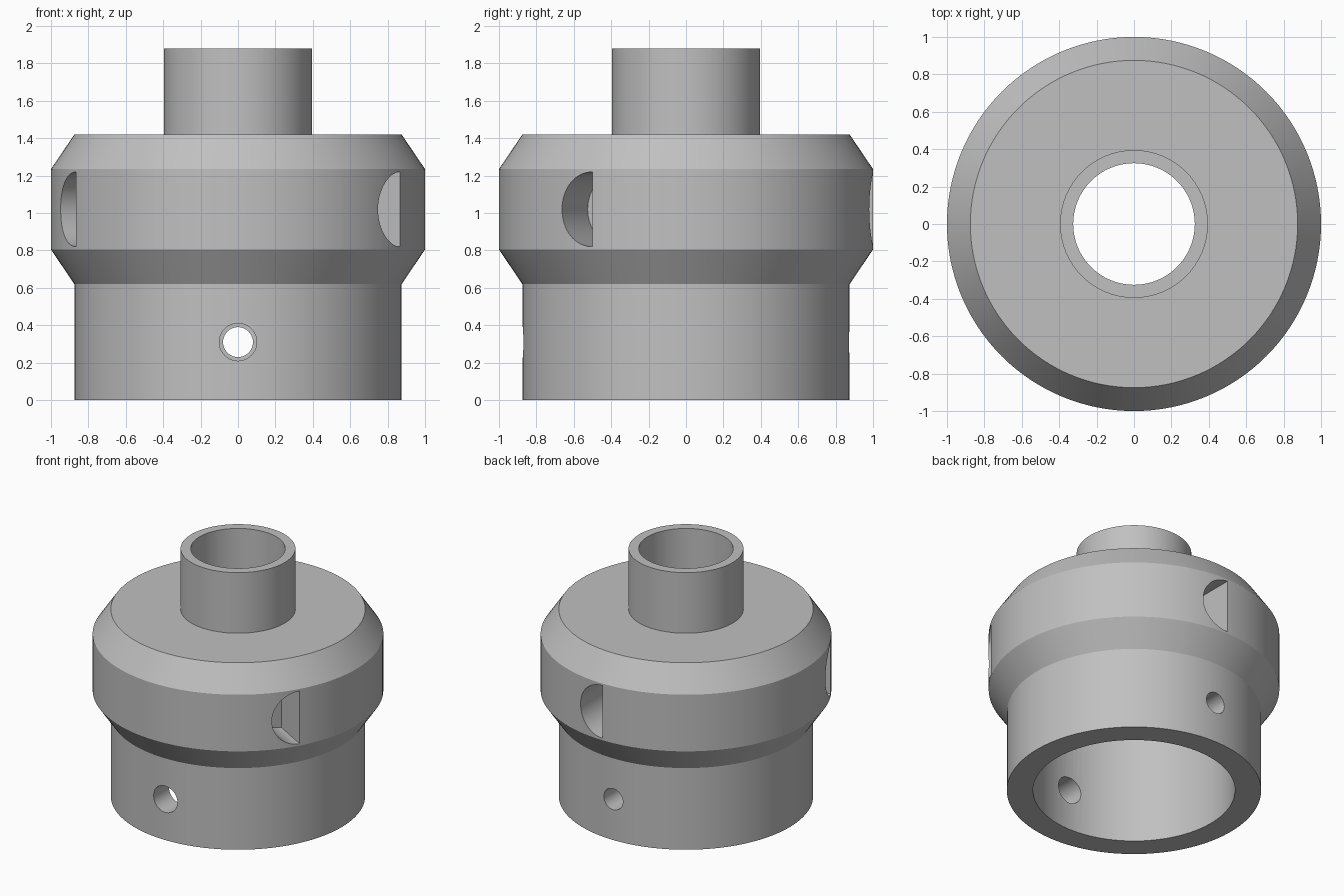
import bpy, bmesh
from math import pi, sin, cos, radians
from mathutils import Matrix

if "Cube" in bpy.data.objects:
    bpy.data.objects.remove(bpy.data.objects["Cube"])

grey = bpy.data.materials.new("plain grey")
grey.use_nodes = True
colour = (0.53, 0.53, 0.53, 1)
grey.diffuse_color = colour
grey.node_tree.nodes["Principled BSDF"].inputs["Base Color"].default_value = colour


def finish(name, bm):
    bmesh.ops.recalc_face_normals(bm, faces=bm.faces)
    mesh = bpy.data.meshes.new(name)
    bm.to_mesh(mesh)
    bm.free()
    mesh.materials.append(grey)
    ob = bpy.data.objects.new(name, mesh)
    bpy.context.collection.objects.link(ob)
    return ob


def revolve(name, profile, sides=128):
    """Turn a closed (radius, height) profile around z."""
    bm = bmesh.new()
    rings = [[bm.verts.new((r * cos(2 * pi * i / sides), r * sin(2 * pi * i / sides), z))
              for i in range(sides)] for r, z in profile]
    for a, b in zip(rings, rings[1:] + rings[:1]):
        for i in range(sides):
            j = (i + 1) % sides
            bm.faces.new((a[i], a[j], b[j], b[i]))
    return finish(name, bm)


def prism_cutter(name, outline, start, end, angle, height):
    """Extrude a (sideways, up) outline radially from start to end."""
    bm = bmesh.new()
    near, far = [[bm.verts.new((x, t, z)) for t, z in outline] for x in (start, end)]
    bm.faces.new(near)
    bm.faces.new(far)
    for i in range(len(outline)):
        j = (i + 1) % len(outline)
        bm.faces.new((near[i], near[j], far[j], far[i]))
    bm.transform(Matrix.Translation((0, 0, height)) @ Matrix.Rotation(radians(angle), 4, 'Z'))
    cutter = finish(name, bm)
    cutter.hide_render = True
    return cutter


def arc(radius, start, sweep, steps):
    return [(radius * cos(start + sweep * i / steps), radius * sin(start + sweep * i / steps))
            for i in range(steps)]


# Hollow stepped body with a chamfered collar and an open neck
hub = revolve("hub_body", [
    (0.695, 0), (0.875, 0), (0.875, 0.62), (1, 0.805), (1, 1.235), (0.875, 1.42),
    (0.395, 1.42), (0.395, 1.88), (0.325, 1.88), (0.325, 1.24), (0.695, 1.24)])

# Half-round pockets, three around the collar
half_disc = arc(0.2, pi / 2, pi, 32) + [(0, -0.2)]
cutters = [prism_cutter("pocket_cutter", half_disc, 0.705, 1.2, a, 1.02) for a in (-30, 90, 210)]

# Cross holes through the skirt: wide at the front, narrow at the back
for radius, angle in ((0.1, -90), (0.08, 90)):
    cutters.append(prism_cutter("hole_cutter", arc(radius, 0, 2 * pi, 40), 0.4, 1.2, angle, 0.31))

bpy.ops.object.select_all(action='DESELECT')
bpy.context.view_layer.objects.active = hub
hub.select_set(True)
for cutter in cutters:
    mod = hub.modifiers.new("cut", 'BOOLEAN')
    mod.operation = 'DIFFERENCE'
    mod.solver = 'EXACT'
    mod.object = cutter
    bpy.ops.object.modifier_apply(modifier=mod.name)
    bpy.data.objects.remove(cutter)

bpy.ops.object.shade_smooth_by_angle(angle=radians(25))
